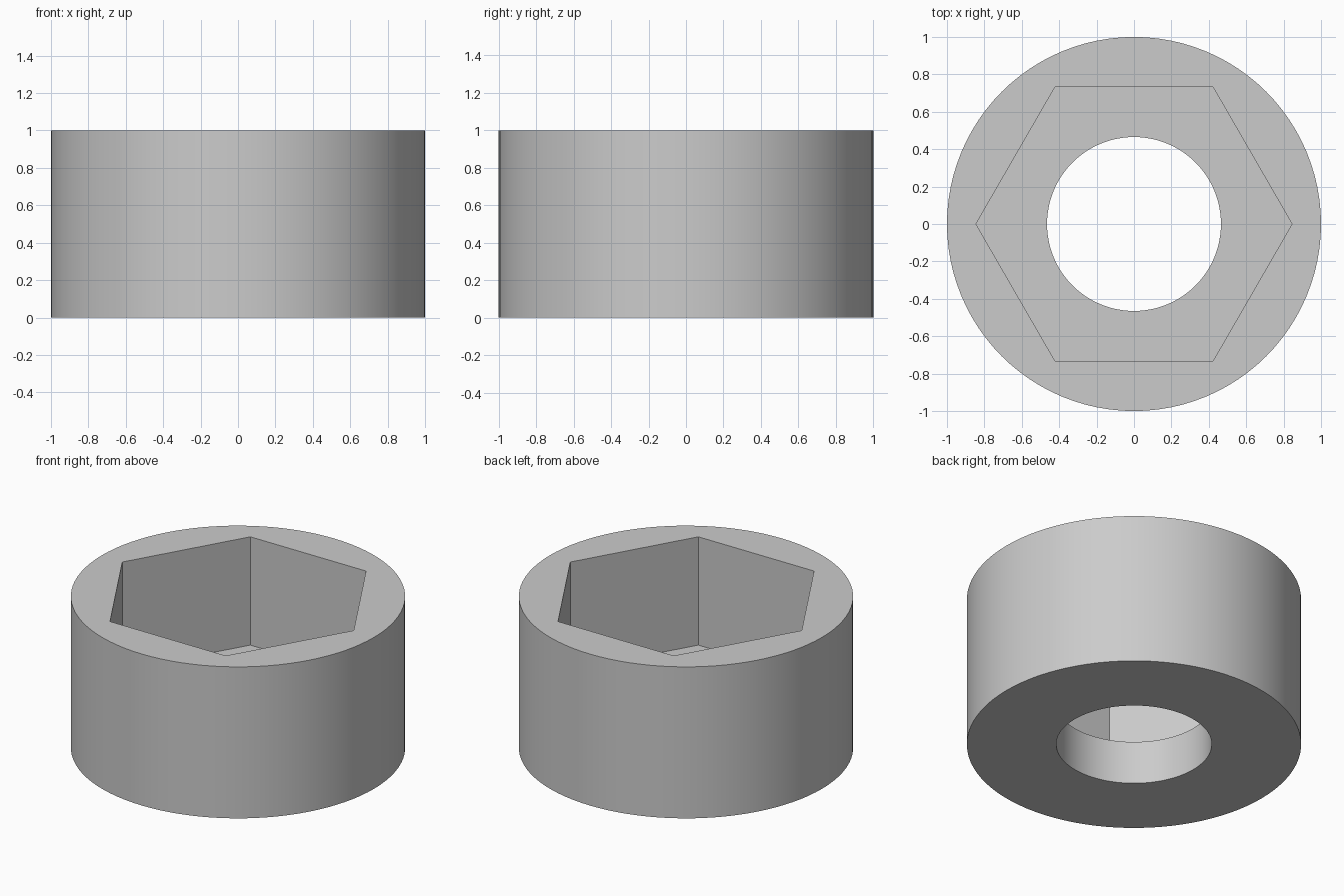
import bpy
from math import radians

cube = bpy.data.objects.get("Cube")
if cube:
    bpy.data.objects.remove(cube, do_unlink=True)

OUTER_R, HEIGHT = 1.0, 1.0
HEX_R, HEX_FLOOR = 0.845, 0.285
BORE_R = 0.465
SIDES = 96

grey = bpy.data.materials.new("grey_metal")
grey.use_nodes = True
colour = (0.6, 0.6, 0.6, 1)
grey.diffuse_color = colour
grey.node_tree.nodes["Principled BSDF"].inputs["Base Color"].default_value = colour


def prism(name, sides, radius, z0, z1, turn=0):
    """Upright prism between two heights."""
    bpy.ops.mesh.primitive_cylinder_add(
        vertices=sides, radius=radius, depth=z1 - z0,
        location=(0, 0, (z0 + z1) / 2), rotation=(0, 0, radians(turn)))
    obj = bpy.context.object
    obj.name = name
    obj.data.materials.append(grey)
    return obj


def cut(body, cutter):
    """Subtract the cutter from the body, then discard it."""
    cutter.hide_render = True
    mod = body.modifiers.new("cut", 'BOOLEAN')
    mod.operation = 'DIFFERENCE'
    mod.solver = 'EXACT'
    mod.object = cutter
    bpy.ops.object.select_all(action='DESELECT')
    body.select_set(True)
    bpy.context.view_layer.objects.active = body
    bpy.ops.object.modifier_apply(modifier=mod.name)
    bpy.data.objects.remove(cutter, do_unlink=True)


# Round collar body
collar = prism("hex_socket_collar", SIDES, OUTER_R, 0, HEIGHT)

# Hexagonal socket from the top, corners on the x axis
cut(collar, prism("socket_cutter", 6, HEX_R, HEX_FLOOR, HEIGHT + 0.2, turn=30))

# Round bore through the floor
cut(collar, prism("bore_cutter", SIDES, BORE_R, -0.2, HEIGHT))

# Smooth round walls, sharp rims and socket corners
bpy.ops.object.shade_smooth_by_angle(angle=radians(30))
